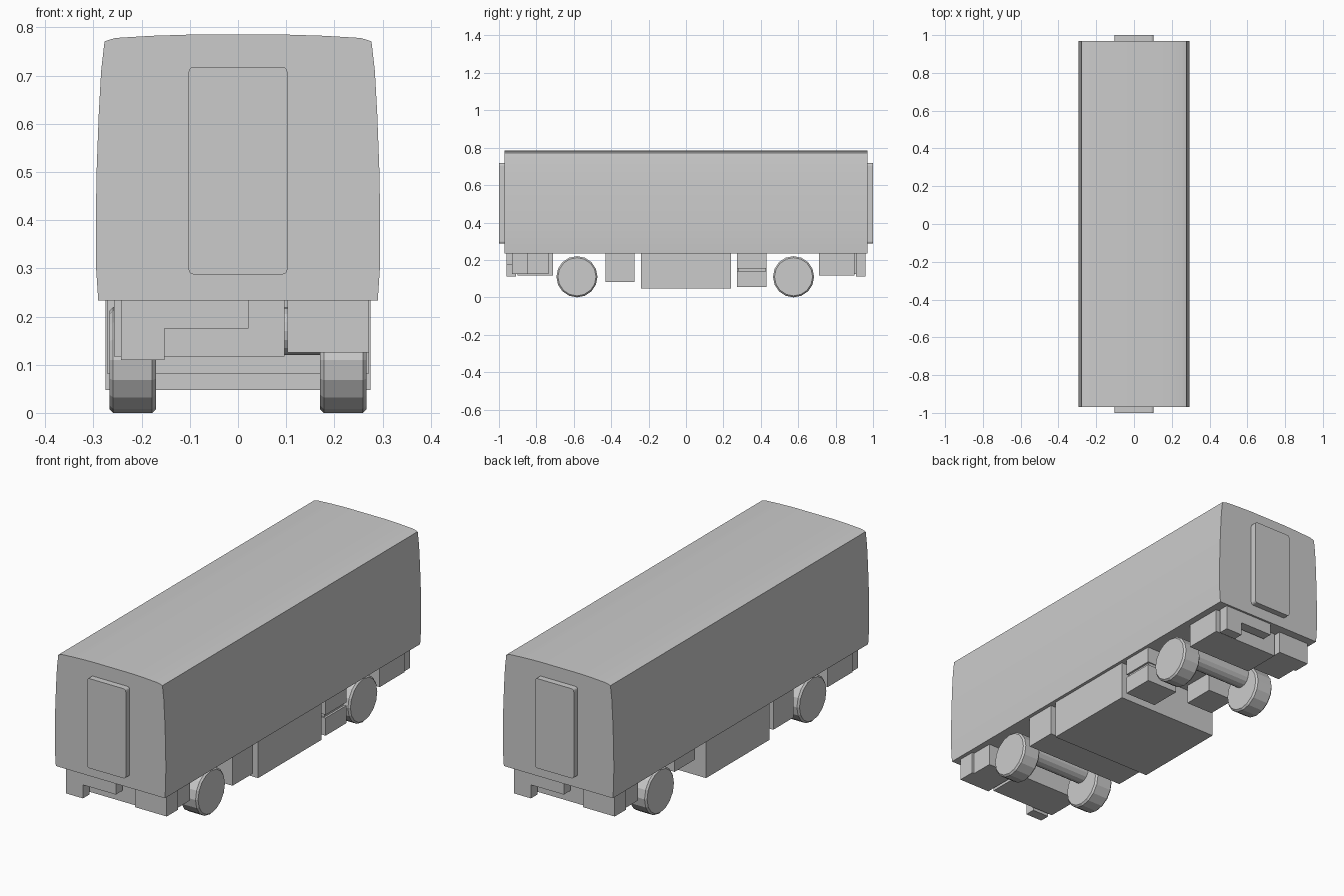
import bpy, bmesh, math

if "Cube" in bpy.data.objects:
    bpy.data.objects.remove(bpy.data.objects["Cube"])


def add_object(name, bm):
    bmesh.ops.recalc_face_normals(bm, faces=bm.faces)
    mesh = bpy.data.meshes.new(name)
    bm.to_mesh(mesh)
    bm.free()
    ob = bpy.data.objects.new(name, mesh)
    bpy.context.collection.objects.link(ob)
    return ob


def prism(name, points, y0, y1):
    """Extrude an x-z outline along y."""
    bm = bmesh.new()
    face = bm.faces.new([bm.verts.new((x, y0, z)) for x, z in points])
    ext = bmesh.ops.extrude_face_region(bm, geom=[face])
    verts = [g for g in ext["geom"] if isinstance(g, bmesh.types.BMVert)]
    bmesh.ops.translate(bm, verts=verts, vec=(0, y1 - y0, 0))
    return add_object(name, bm)


def box(name, x0, x1, y0, y1, z0, z1):
    return prism(name, [(x0, z0), (x1, z0), (x1, z1), (x0, z1)], y0, y1)


def cylinder_x(name, x0, x1, y, z, r, sides, bevel=0.0):
    """Cylinder lying along x, with optional chamfered rims."""
    bm = bmesh.new()
    steps = [(x0, r - bevel), (x0 + bevel, r), (x1 - bevel, r), (x1, r - bevel)]
    if not bevel:
        steps = [(x0, r), (x1, r)]
    rings = []
    for x, rad in steps:
        rings.append([bm.verts.new((x, y + rad * math.cos(a), z + rad * math.sin(a)))
                      for a in (2 * math.pi * i / sides for i in range(sides))])
    for a, b in zip(rings, rings[1:]):
        for i in range(sides):
            j = (i + 1) % sides
            bm.faces.new((a[i], a[j], b[j], b[i]))
    bm.faces.new(rings[0])
    bm.faces.new(rings[-1])
    return add_object(name, bm)


def rounded_rect(x0, x1, z0, z1, r, steps=3):
    pts = []
    corners = [(x1 - r, z1 - r), (x0 + r, z1 - r), (x0 + r, z0 + r), (x1 - r, z0 + r)]
    for k, (cx, cz) in enumerate(corners):
        for i in range(steps + 1):
            a = math.pi / 2 * (k + i / steps)
            pts.append((cx + r * math.cos(a), cz + r * math.sin(a)))
    return pts


FLOOR = 0.233

# Carriage body: bulging sides and a shallow arched roof
half = [(0.29, FLOOR), (0.2945, 0.30), (0.295, 0.40), (0.2935, 0.50), (0.289, 0.62),
        (0.284, 0.71), (0.277, 0.771), (0.255, 0.778), (0.18, 0.7825), (0.10, 0.785)]
body = prism("carriage_body", half + [(-x, z) for x, z in reversed(half)], -0.97, 0.97)
for ob in bpy.context.selected_objects:
    ob.select_set(False)
body.select_set(True)
bpy.context.view_layer.objects.active = body
bpy.ops.object.shade_smooth_by_angle(angle=math.radians(15))

# Equipment repeated at both ends, turned half round for the back
for end, turn in (("front", 0), ("back", math.pi)):
    parts = [
        prism(end + "_end_door", rounded_rect(-0.103, 0.103, 0.287, 0.718, 0.012), -1.0, -0.965),
        prism(end + "_coupler_bracket",
              [(-0.243, FLOOR), (-0.243, 0.11), (-0.153, 0.11), (-0.153, 0.175),
               (0.022, 0.175), (0.022, FLOOR)], -0.96, -0.91),
        box(end + "_centre_case", -0.257, 0.097, -0.90, -0.71, 0.117, FLOOR),
        box(end + "_corner_case", 0.103, 0.272, -0.93, -0.845, 0.125, FLOOR),
        box(end + "_inner_case", 0.103, 0.26, -0.845, -0.735, 0.125, FLOOR),
    ]
    for ob in parts:
        ob.rotation_euler.z = turn

# Wheels and axles
for end, y in (("front", -0.583), ("back", 0.575)):
    cylinder_x(end + "_axle", -0.18, 0.18, y, 0.17, 0.05, 16)
    for side, x0 in (("left", -0.267), ("right", 0.170)):
        cylinder_x(f"{end}_{side}_wheel", x0, x0 + 0.097, y, 0.11, 0.11, 16, 0.008)

# Equipment under the middle of the floor
box("main_underfloor_case", -0.275, 0.275, -0.24, 0.24, 0.047, FLOOR)
box("front_cross_case", -0.272, 0.272, -0.43, -0.275, 0.082, FLOOR)
box("upper_side_case", 0.105, 0.275, 0.273, 0.43, 0.155, FLOOR)
box("side_case_spacer", 0.115, 0.265, 0.28, 0.425, 0.138, 0.157)
box("lower_side_case", 0.105, 0.275, 0.273, 0.43, 0.055, 0.14)
box("left_side_case", -0.24, -0.095, 0.273, 0.43, 0.14, FLOOR)
